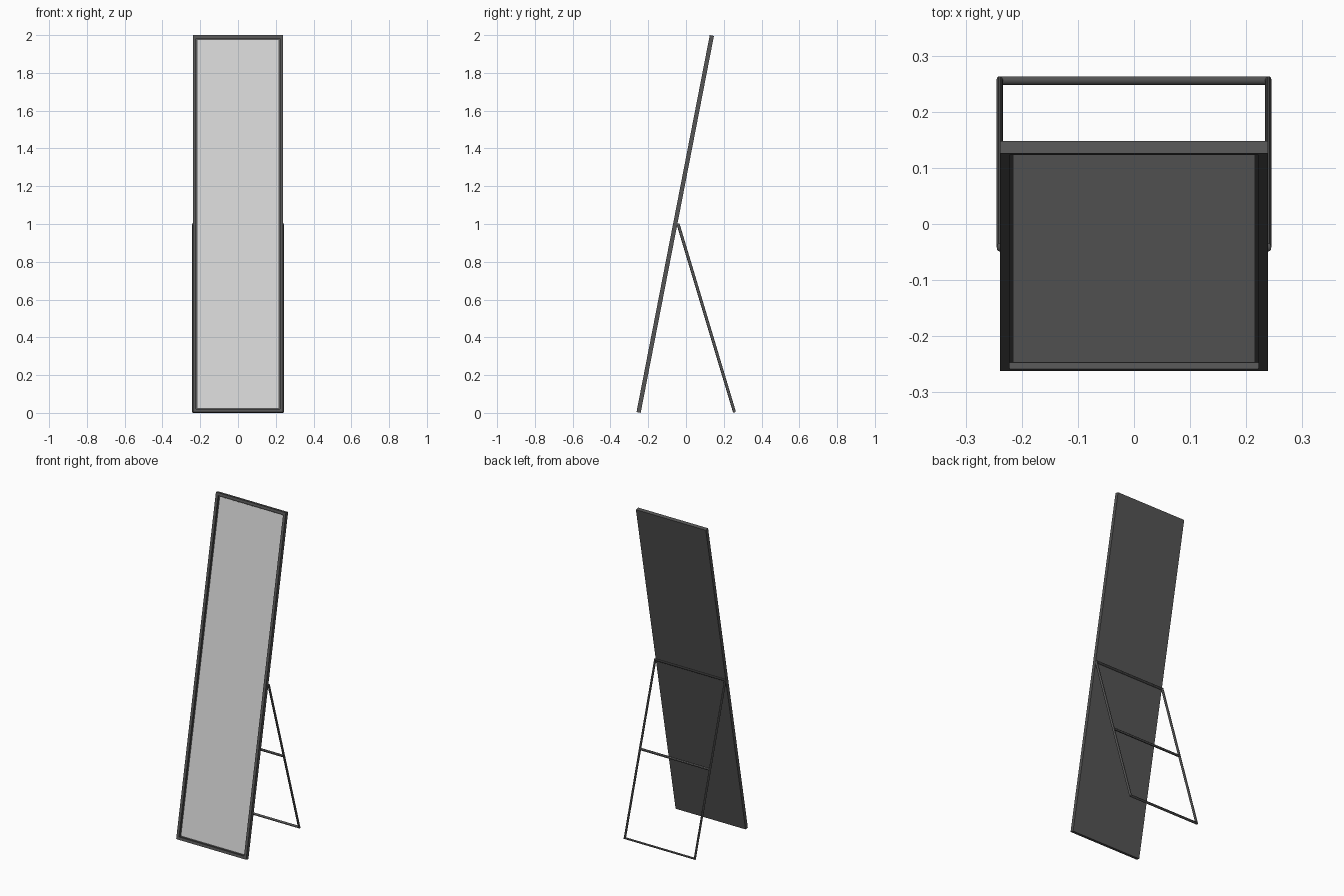
import bpy, bmesh, math
from mathutils import Matrix

if "Cube" in bpy.data.objects:
    bpy.data.objects.remove(bpy.data.objects["Cube"])

TILT = math.radians(11)
W, T = 0.478, 0.0225            # panel width and thickness
H = (2 - T * math.sin(TILT)) / math.cos(TILT)
BORDER, RECESS, PLATE = 0.024, 0.0125, 0.004
LEAN = Matrix.Translation((0, -0.24, 0)) @ Matrix.Rotation(-TILT, 4, 'X')


def material(name, value):
    m = bpy.data.materials.new(name)
    m.diffuse_color = (value, value, value, 1)
    m.use_nodes = True
    m.node_tree.nodes["Principled BSDF"].inputs["Base Color"].default_value = m.diffuse_color
    return m


FRAME = material("dark grey metal", 0.09)
GLASS = material("pale mirror", 0.66)


def box(name, x, y0, y1, z0, z1, mat, recess=False):
    """Box in the leaning panel's space, with an optional recessed front."""
    bm = bmesh.new()
    bmesh.ops.create_cube(bm, size=1)
    for v in bm.verts:
        v.co = (v.co.x * 2 * x, y1 if v.co.y > 0 else y0, z1 if v.co.z > 0 else z0)
    bm.normal_update()
    if recess:
        front = min(bm.faces, key=lambda f: f.normal.y)
        bmesh.ops.inset_region(bm, faces=[front], thickness=BORDER)
        inner = bmesh.ops.extrude_discrete_faces(bm, faces=[front])["faces"][0]
        for v in inner.verts:
            v.co.y += RECESS
    bmesh.ops.transform(bm, matrix=LEAN, verts=bm.verts)
    bmesh.ops.recalc_face_normals(bm, faces=bm.faces)
    me = bpy.data.meshes.new(name)
    bm.to_mesh(me)
    bm.free()
    me.materials.append(mat)
    bpy.context.collection.objects.link(bpy.data.objects.new(name, me))


def tube(name, points, radius, cyclic=False):
    """Round tube along straight segments with mitred corners."""
    cu = bpy.data.curves.new(name, 'CURVE')
    cu.dimensions = '3D'
    cu.bevel_depth, cu.bevel_resolution = radius, 4
    cu.use_fill_caps = True
    sp = cu.splines.new('POLY')
    sp.points.add(len(points) - 1)
    for p, co in zip(sp.points, points):
        p.co = (*co, 1)
    sp.use_cyclic_u = cyclic
    cu.materials.append(FRAME)
    ob = bpy.data.objects.new(name, cu)
    bpy.context.collection.objects.link(ob)
    bpy.ops.object.select_all(action='DESELECT')
    ob.select_set(True)
    bpy.context.view_layer.objects.active = ob
    bpy.ops.object.convert(target='MESH')
    bpy.ops.object.shade_smooth_by_angle()


# Leaning panel: frame tray and the mirror set in its recess
box("mirror_frame", W / 2, -T, 0, 0, H, FRAME, recess=True)
box("mirror_glass", W / 2 - BORDER, RECESS - T - 0.0005, RECESS - T + PLATE,
    BORDER, H - BORDER, GLASS)

# Rear stand: rectangular tube loop and a middle rung
R, X = 0.008, 0.239
TOP, FOOT = (-0.041, 0.997), (0.2555, 0.008)
MID = [(a + b) / 2 for a, b in zip(TOP, FOOT)]
tube("stand_loop", [(-X, *TOP), (X, *TOP), (X, *FOOT), (-X, *FOOT)], R, cyclic=True)
tube("stand_rung", [(-X, *MID), (X, *MID)], R * 0.9)
